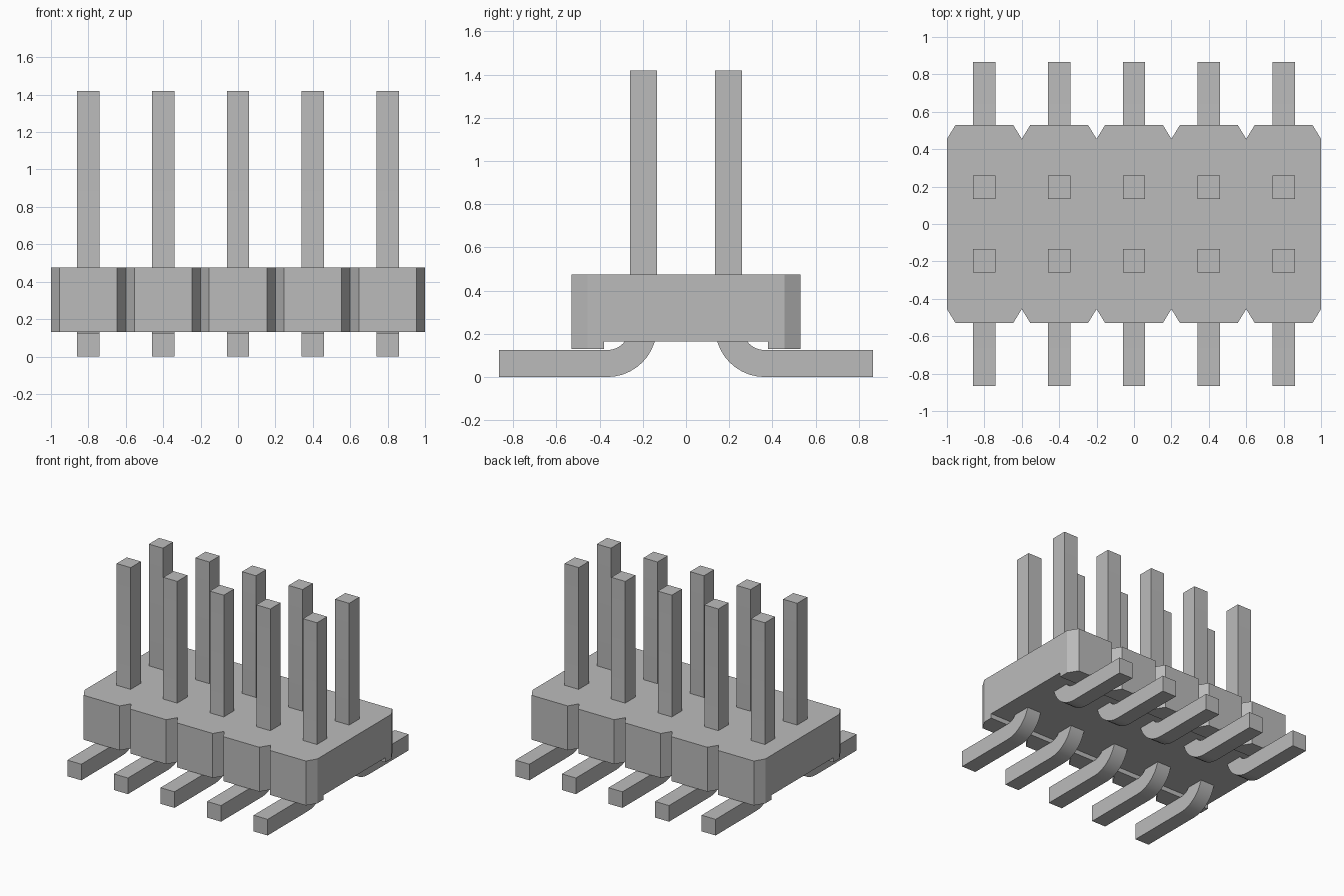
import bpy
import bmesh
import math
from mathutils import Vector

cube = bpy.data.objects.get("Cube")
if cube:
    bpy.data.objects.remove(cube, do_unlink=True)

COLUMNS = 5
PITCH = 0.4
PIN_W = 0.12

grey = bpy.data.materials.new("plain_grey")
grey.use_nodes = True
grey.diffuse_color = (0.5, 0.5, 0.5, 1)
grey.node_tree.nodes["Principled BSDF"].inputs["Base Color"].default_value = grey.diffuse_color


def extrude(bm, faces, offset):
    """Extrude a group of faces along an offset."""
    result = bmesh.ops.extrude_face_region(bm, geom=faces)
    verts = [g for g in result["geom"] if isinstance(g, bmesh.types.BMVert)]
    bmesh.ops.translate(bm, verts=verts, vec=Vector(offset))


def finish(bm, name):
    """Turn the bmesh into a mesh with the shared material."""
    bmesh.ops.recalc_face_normals(bm, faces=bm.faces[:])
    mesh = bpy.data.meshes.new(name)
    bm.to_mesh(mesh)
    bm.free()
    mesh.materials.append(grey)
    return mesh


def add_object(name, mesh, location=(0, 0, 0)):
    obj = bpy.data.objects.new(name, mesh)
    obj.location = location
    bpy.context.collection.objects.link(obj)
    return obj


def housing_mesh():
    """Row of chamfered blocks with a shallow channel along the underside."""
    half_y, notch_y, chamfer, channel_y = 0.53, 0.455, 0.046, 0.38
    floor, top, foot = 0.165, 0.475, 0.13
    front = [(-1, -notch_y)]
    for i in range(COLUMNS):
        left = -1 + i * PITCH
        right = left + PITCH
        front += [(left + chamfer, -half_y), (right - chamfer, -half_y), (right, -notch_y)]
    outline = front + [(-x, -y) for x, y in front]

    bm = bmesh.new()
    bm.faces.new([bm.verts.new((x, y, floor)) for x, y in outline])
    for y in (-channel_y, channel_y):
        bmesh.ops.bisect_plane(bm, geom=bm.verts[:] + bm.edges[:] + bm.faces[:],
                               plane_co=(0, y, floor), plane_no=(0, 1, 0))
    extrude(bm, bm.faces[:], (0, 0, top - floor))
    # Rails either side of the channel
    for side in (-1, 1):
        rail = [f for f in bm.faces
                if all(abs(v.co.z - floor) < 1e-4 for v in f.verts)
                and f.calc_center_median().y * side > channel_y]
        extrude(bm, rail, (0, 0, foot - floor))
    bmesh.ops.recalc_face_normals(bm, faces=bm.faces[:])
    bmesh.ops.dissolve_limit(bm, angle_limit=math.radians(1),
                             verts=bm.verts[:], edges=bm.edges[:])
    return finish(bm, "housing")


def pin_mesh(side):
    """Square pin: upright post, quarter bend and a flat foot pointing outward."""
    near, far, tip, top = 0.135, 0.26, 0.865, 1.42
    centre_y, centre_z = 0.365, 0.23
    steps = 10

    def arc(radius):
        angles = [math.pi * (1 + 0.5 * i / steps) for i in range(steps + 1)]
        return [(centre_y + radius * math.cos(a), centre_z + radius * math.sin(a)) for a in angles]

    outer = arc(centre_y - near)
    inner = arc(centre_y - far)
    profile = ([(near, top)] + outer + [(tip, outer[-1][1]), (tip, inner[-1][1])]
               + inner[::-1] + [(far, top)])
    bm = bmesh.new()
    face = bm.faces.new([bm.verts.new((-PIN_W / 2, side * y, z)) for y, z in profile])
    extrude(bm, [face], (PIN_W, 0, 0))
    return finish(bm, "pin")


# Housing
add_object("housing", housing_mesh())

# Two rows of pins
pins = []
for row, side in (("front", -1), ("back", 1)):
    mesh = pin_mesh(side)
    for i in range(COLUMNS):
        x = (i - (COLUMNS - 1) / 2) * PITCH
        pins.append(add_object(f"{row}_pin_{i + 1}", mesh, (x, 0, 0)))

# Smooth bends, sharp corners
bpy.ops.object.select_all(action="DESELECT")
for pin in (pins[0], pins[COLUMNS]):
    pin.select_set(True)
bpy.context.view_layer.objects.active = pins[0]
bpy.ops.object.shade_smooth_by_angle(angle=math.radians(30))
